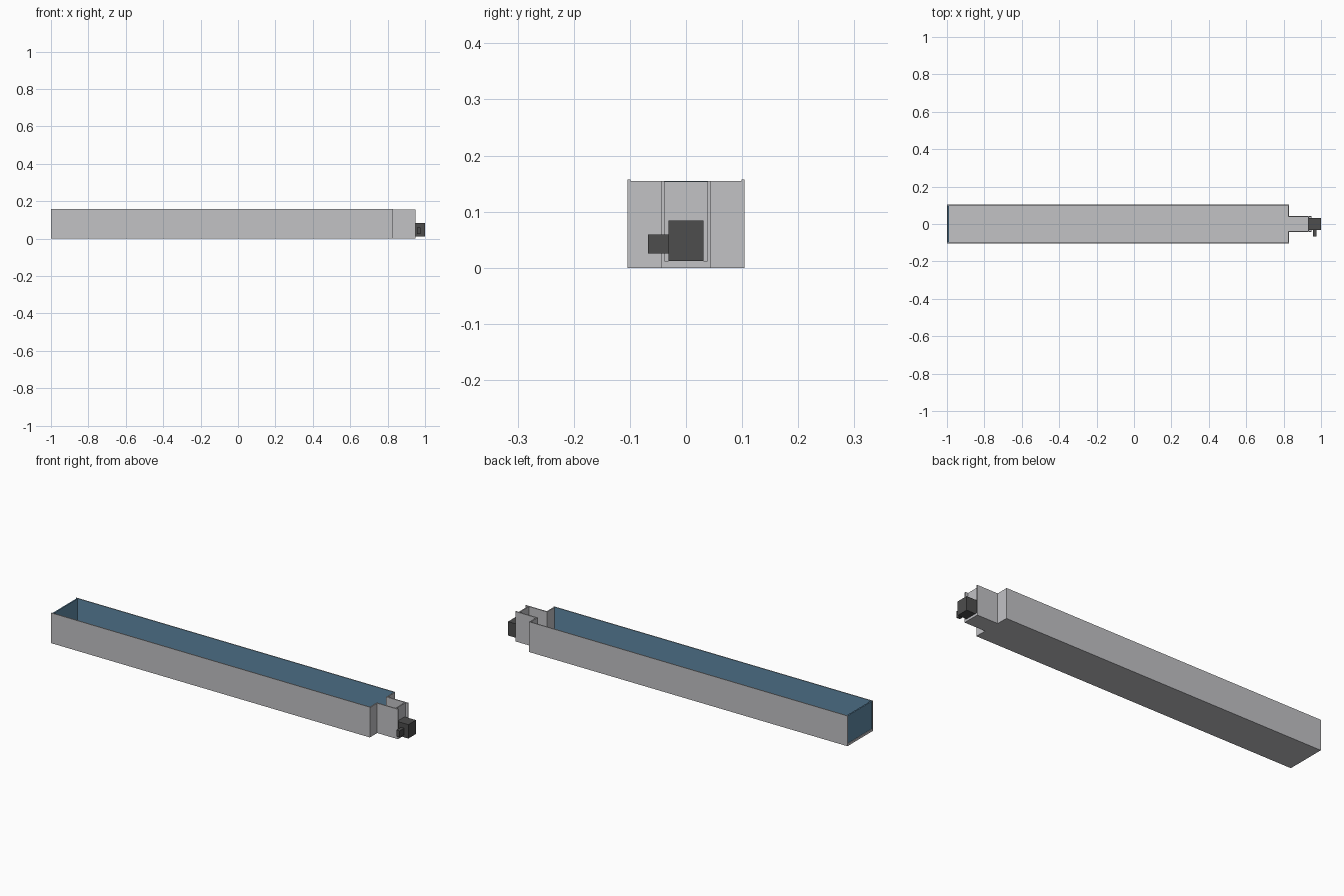
import bpy

if "Cube" in bpy.data.objects:
    bpy.data.objects.remove(bpy.data.objects["Cube"])

def mat(name, c):
    m = bpy.data.materials.new(name)
    m.diffuse_color = (*c, 1)
    m.use_nodes = True
    m.node_tree.nodes["Principled BSDF"].inputs["Base Color"].default_value = m.diffuse_color
    return m

GREY = mat("light_grey", (0.54, 0.54, 0.56))
BLUE = mat("lining_blue", (0.115, 0.25, 0.38))
DARK = mat("motor_dark_grey", (0.075, 0.075, 0.075))

def box(name, x, y, z, m, inner=None):
    """Box from (min, max) ranges; inner=(normal_y, material) recolours one side."""
    v = [(a, b, c) for a in x for b in y for c in z]
    f = [(0, 1, 3, 2), (4, 6, 7, 5), (0, 4, 5, 1), (2, 3, 7, 6), (0, 2, 6, 4), (1, 5, 7, 3)]
    me = bpy.data.meshes.new(name)
    me.from_pydata(v, [], f)
    me.materials.append(m)
    if inner:
        me.materials.append(inner[1])
        for p in me.polygons:
            if p.normal.y * inner[0] > 0.9:
                p.material_index = 1
    ob = bpy.data.objects.new(name, me)
    bpy.context.collection.objects.link(ob)
    return ob

T = 0.012   # floor thickness

# Floors of the long trough and the narrow outlet
box("trough_floor", (-1, 0.83), (-0.104, 0.104), (0, T), GREY)
box("outlet_floor", (0.83, 0.949), (-0.044, 0.044), (0, T), GREY)

# Mirrored side walls, shoulders and outlet walls
for s, side in ((-1, "front"), (1, "back")):
    def span(a, b):
        return tuple(sorted((s * a, s * b)))
    box(side + "_trough_wall", (-1, 0.83), span(0.099, 0.104), (T, 0.157), GREY, (-s, BLUE))
    box(side + "_shoulder", (0.824, 0.83), span(0.038, 0.099), (T, 0.155), GREY)
    box(side + "_outlet_wall", (0.83, 0.949), span(0.038, 0.044), (T, 0.155), GREY)

# End panels, set between the walls
box("trough_end_panel", (-0.997, -0.99), (-0.099, 0.099), (T, 0.155), BLUE)
box("outlet_end_panel", (0.929, 0.935), (-0.038, 0.038), (T, 0.154), GREY)

# Motor with its connector box
box("motor", (0.935, 1.0), (-0.031, 0.031), (T, 0.084), DARK)
box("motor_connector", (0.957, 0.975), (-0.068, -0.031), (0.025, 0.059), DARK)
